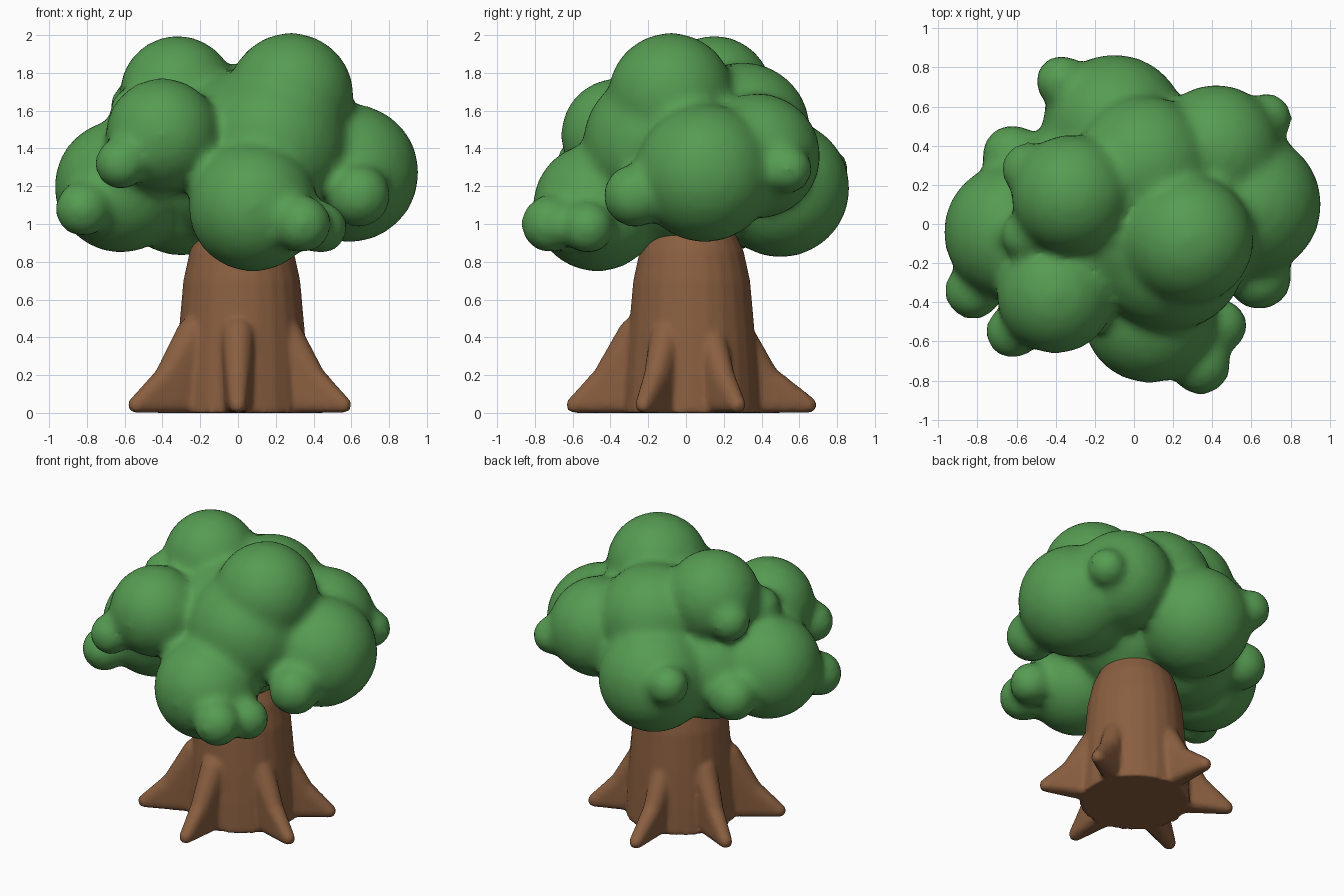
import bpy, bmesh
from math import cos, sin, radians, tau
from mathutils import Matrix, Vector

cube = bpy.data.objects.get("Cube")
if cube:
    bpy.data.objects.remove(cube, do_unlink=True)


def material(name, rgb):
    m = bpy.data.materials.new(name)
    m.use_nodes = True
    m.diffuse_color = (*rgb, 1)
    bsdf = m.node_tree.nodes["Principled BSDF"]
    bsdf.inputs["Base Color"].default_value = (*rgb, 1)
    bsdf.inputs["Roughness"].default_value = 0.9
    return m


def fused(name, bm, mat, voxel, smooth):
    """Melt overlapping solids into one soft surface."""
    mesh = bpy.data.meshes.new(name)
    bm.to_mesh(mesh)
    bm.free()
    mesh.materials.append(mat)
    ob = bpy.data.objects.new(name, mesh)
    bpy.context.collection.objects.link(ob)
    rm = ob.modifiers.new("Fuse", 'REMESH')
    rm.mode = 'VOXEL'
    rm.voxel_size = voxel
    rm.use_smooth_shade = True
    sm = ob.modifiers.new("Soften", 'SMOOTH')
    sm.factor = 0.5
    sm.iterations = smooth


def sphere_points(centre, r, segments=12, rows=6):
    """Points spread over a sphere, ready to be wrapped in a hull."""
    for i in range(rows + 1):
        t = tau / 2 * i / rows
        for j in range(segments if 0 < i < rows else 1):
            a = tau * j / segments
            yield centre + r * Vector((sin(t) * cos(a), sin(t) * sin(a), cos(t)))


bark = material("bark brown", (0.254, 0.114, 0.051))
leaf = material("leaf green", (0.093, 0.332, 0.084))

# Trunk: stacked rings, slightly off centre
bm = bmesh.new()
profile = [(0.0, 0.36), (0.2, 0.35), (0.42, 0.335), (0.7, 0.31), (0.86, 0.275), (0.98, 0.22), (1.1, 0.15)]
N = 24
rings = [[bm.verts.new((0.02 + r * cos(tau * i / N), 0.03 + r * sin(tau * i / N), z))
          for i in range(N)] for z, r in profile]
for a, b in zip(rings, rings[1:]):
    for i in range(N):
        j = (i + 1) % N
        bm.faces.new((a[i], a[j], b[j], b[i]))
bm.faces.new(rings[0][::-1])
bm.faces.new(rings[-1])

# Roots: a tall fin at the trunk tapering to a rounded toe
for angle, reach in [(270, 0.61), (338, 0.62), (27, 0.62), (95, 0.67), (150, 0.63), (208, 0.63)]:
    d = Vector((cos(radians(angle)), sin(radians(angle)), 0))
    fin = [(0.26, 0.05, 0.08), (0.27, 0.42, 0.09), (0.43, 0.19, 0.065),
           (0.43, 0.05, 0.065), (reach - 0.02, 0.042, 0.046)]
    for section in (fin[:4], fin[2:]):
        points = []
        for dist, z, r in section:
            for p in sphere_points(d * dist + Vector((0, 0, z)), r):
                points.append(bm.verts.new(p))
        bmesh.ops.convex_hull(bm, input=points)
# Flatten the underside onto the ground
for v in bm.verts:
    v.co.z = max(v.co.z, 0)
fused("trunk_and_roots", bm, bark, 0.016, 4)

# Canopy: large leaf masses
masses = [
    ((0, 0, 1.33), 0.47),
    ((0.18, -0.15, 1.42), 0.4),
    ((-0.1, 0.5, 1.19), 0.37),
    ((0.42, 0.38, 1.36), 0.335),
    ((0.59, 0.1, 1.27), 0.37),
    ((-0.62, -0.04, 1.2), 0.355),
    ((-0.4, -0.36, 1.47), 0.305),
    ((0.08, -0.47, 1.09), 0.345),
    ((-0.32, 0.15, 1.69), 0.31),
    ((0.28, -0.08, 1.68), 0.335),
    ((0.05, 0.3, 1.5), 0.36),
    ((-0.3, 0.15, 1.2), 0.37),
]
# Small leaf knobs budding from the masses
knobs = [
    ((0.64, -0.27, 1.15), 0.17),
    ((0.68, 0.54, 1.29), 0.13),
    ((-0.82, -0.34, 1.08), 0.15),
    ((-0.62, -0.55, 1.32), 0.14),
    ((0.34, -0.72, 1.0), 0.155),
    ((0.44, -0.52, 0.98), 0.14),
    ((-0.37, 0.73, 1.28), 0.135),
    ((-0.62, 0.35, 1.12), 0.16),
    ((-0.54, 0.28, 1.62), 0.14),
    ((-0.55, -0.06, 1.6), 0.13),
]
bm = bmesh.new()
for centre, r in masses + knobs:
    bmesh.ops.create_icosphere(bm, subdivisions=3, radius=r, matrix=Matrix.Translation(centre))
fused("leaf_canopy", bm, leaf, 0.03, 10)
